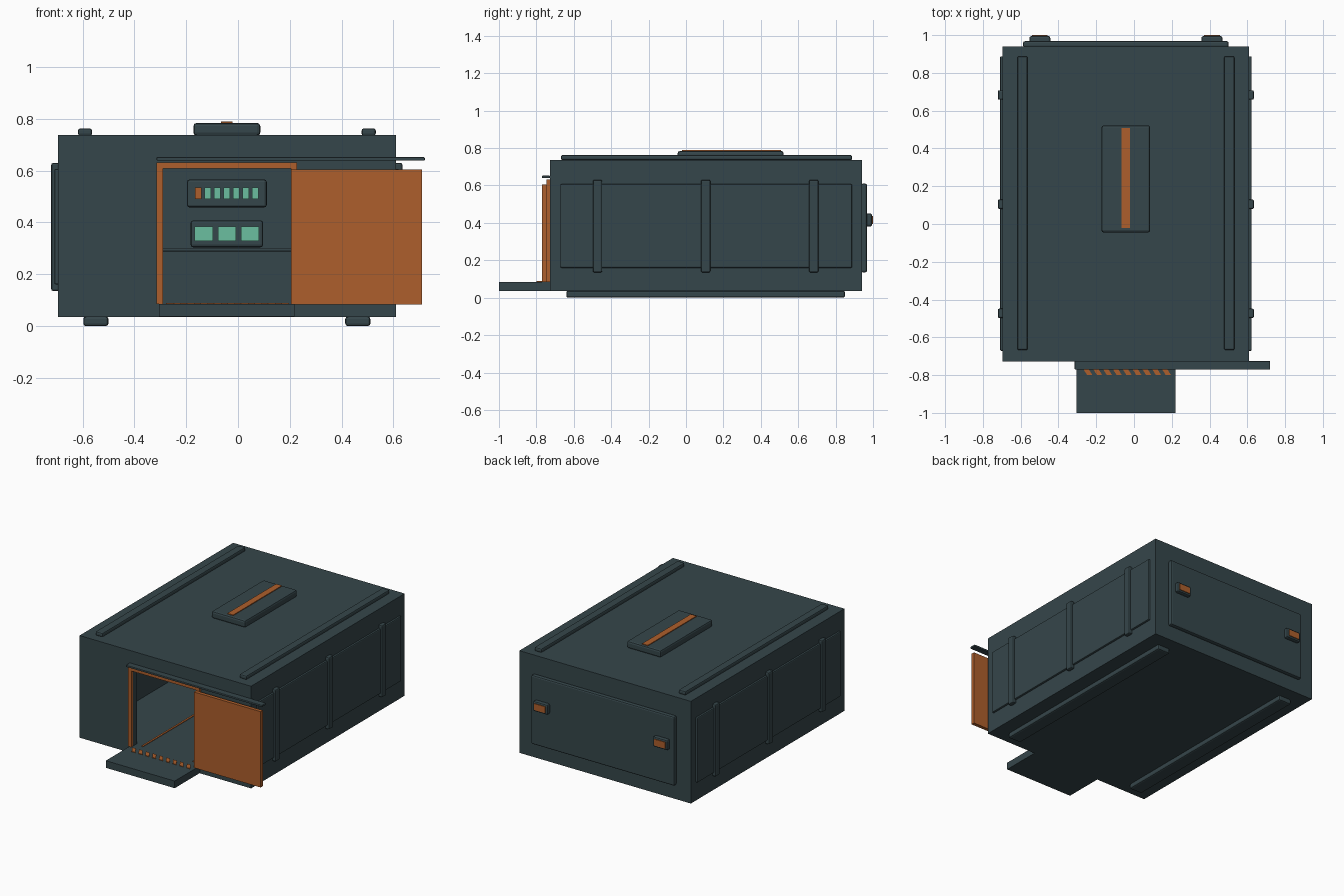
import bpy, bmesh

if "Cube" in bpy.data.objects:
    bpy.data.objects.remove(bpy.data.objects["Cube"])


def material(name, rgb):
    m = bpy.data.materials.new(name)
    m.diffuse_color = (*rgb, 1)
    m.use_nodes = True
    m.node_tree.nodes["Principled BSDF"].inputs["Base Color"].default_value = m.diffuse_color
    return m


SLATE = material("dark slate", (0.036, 0.061, 0.069))
ORANGE = material("burnt orange", (0.42, 0.114, 0.025))
MINT = material("mint screen", (0.147, 0.52, 0.35))
CX = -0.043  # centre line of the hull


def add_object(name, bm, mat):
    bmesh.ops.recalc_face_normals(bm, faces=bm.faces)
    mesh = bpy.data.meshes.new(name)
    bm.to_mesh(mesh)
    bm.free()
    mesh.materials.append(mat)
    ob = bpy.data.objects.new(name, mesh)
    bpy.context.collection.objects.link(ob)
    return ob


def box(name, x, y, z, mat=SLATE, bevel=0):
    """Box from (min, max) pairs, with optional rounded edges."""
    bm = bmesh.new()
    bmesh.ops.create_cube(bm, size=1)
    for v in bm.verts:
        v.co = [(a + b) / 2 + c * (b - a) for (a, b), c in zip((x, y, z), v.co)]
    ob = add_object(name, bm, mat)
    if bevel:
        mod = ob.modifiers.new("bevel", 'BEVEL')
        mod.width = bevel
        mod.segments = 2
    return ob


def pair(name, x, y, z, mat=SLATE, bevel=0):
    """Two boxes mirrored about the hull centre line."""
    box("left_" + name, x, y, z, mat, bevel)
    box("right_" + name, (2 * CX - x[1], 2 * CX - x[0]), y, z, mat, bevel)


# Hollow hull with a doorway cut in the front
hull = box("hull", (-0.695, 0.609), (-0.728, 0.94), (0.035, 0.737))
cutters = [box("cavity_cutter", (-0.65, 0.564), (-0.685, 0.895), (0.085, 0.692)),
           box("doorway_cutter", (-0.29, 0.204), (-0.8, -0.6), (0.085, 0.608))]
for c in cutters:
    c.hide_render = True
    mod = hull.modifiers.new("cut", 'BOOLEAN')
    mod.operation = 'DIFFERENCE'
    mod.solver = 'EXACT'
    mod.object = c
    bpy.context.view_layer.objects.active = hull
    bpy.ops.object.modifier_apply(modifier=mod.name)
for c in cutters:
    bpy.data.objects.remove(c)

# Skids, roof rails and roof vent
pair("skid", (-0.597, -0.5), (-0.64, 0.85), (0, 0.037), bevel=0.01)
pair("roof_rail", (-0.618, -0.563), (-0.668, 0.888), (0.735, 0.763), bevel=0.009)
box("roof_vent", (-0.172, 0.086), (-0.045, 0.522), (0.735, 0.784), bevel=0.012)
box("roof_vent_strip", (-0.065, -0.021), (-0.022, 0.507), (0.782, 0.789), ORANGE)

# Side panels and vertical ribs
pair("side_panel", (-0.709, -0.69), (-0.672, 0.888), (0.16, 0.607), bevel=0.007)
for i, y in enumerate((-0.473, 0.105, 0.683)):
    pair(f"side_rib_{i + 1}", (-0.721, -0.69), (y - 0.025, y + 0.025), (0.135, 0.63), bevel=0.008)

# Rear hatch with two latches
box("rear_hatch", (-0.587, 0.501), (0.935, 0.968), (0.135, 0.61), bevel=0.01)
pair("rear_latch", (-0.554, -0.443), (0.96, 0.995), (0.38, 0.45), bevel=0.01)
pair("rear_latch_plate", (-0.54, -0.457), (0.992, 1.0), (0.393, 0.437), ORANGE)

# Door frame, sliding door and its rail
pair("door_post", (-0.314, -0.29), (-0.745, -0.725), (0.085, 0.608), ORANGE)
box("door_lintel", (-0.314, 0.228), (-0.745, -0.725), (0.608, 0.632), ORANGE)
box("sliding_door", (0.204, 0.71), (-0.769, -0.745), (0.084, 0.605), ORANGE)
box("door_rail", (-0.314, 0.721), (-0.77, -0.726), (0.639, 0.652), bevel=0.003)

# Entry ramp with slanted warning stripes
box("entry_ramp", (-0.305, 0.219), (-1.0, -0.725), (0.036, 0.085))
bm = bmesh.new()
for i in range(9):
    x = -0.278 + i * 0.052
    ends = [(x, -0.752), (x + 0.028, -0.752), (x + 0.058, -0.8), (x + 0.03, -0.8)]
    face = bm.faces.new([bm.verts.new((px, py, 0.084)) for px, py in ends])
    top = bmesh.ops.extrude_face_region(bm, geom=[face])["geom"]
    bmesh.ops.translate(bm, vec=(0, 0, 0.005),
                        verts=[g for g in top if isinstance(g, bmesh.types.BMVert)])
add_object("warning_stripes", bm, ORANGE)

# Interior floor guide lines
pair("floor_line", (-0.245, -0.232), (-0.7, 0.55), (0.084, 0.089), ORANGE)

# Interior desk at the back wall
box("desk_base", (-0.64, 0.554), (0.58, 0.9), (0.084, 0.29))
box("desk_top", (-0.645, 0.559), (0.55, 0.9), (0.288, 0.302), bevel=0.004)

# Lower console with three screens
box("screen_console", (-0.183, 0.097), (0.8, 0.9), (0.304, 0.408), bevel=0.01)
for i in range(3):
    x = -0.167 + i * 0.089
    box(f"screen_{i + 1}", (x, x + 0.07), (0.794, 0.803), (0.329, 0.384), MINT)

# Upper console with a row of indicator lights
box("light_console", (-0.197, 0.111), (0.85, 0.9), (0.458, 0.566), bevel=0.01)
for i in range(7):
    x = -0.166 + i * 0.0367
    box(f"indicator_{i + 1}", (x, x + 0.025), (0.844, 0.853), (0.491, 0.535), MINT if i else ORANGE)
